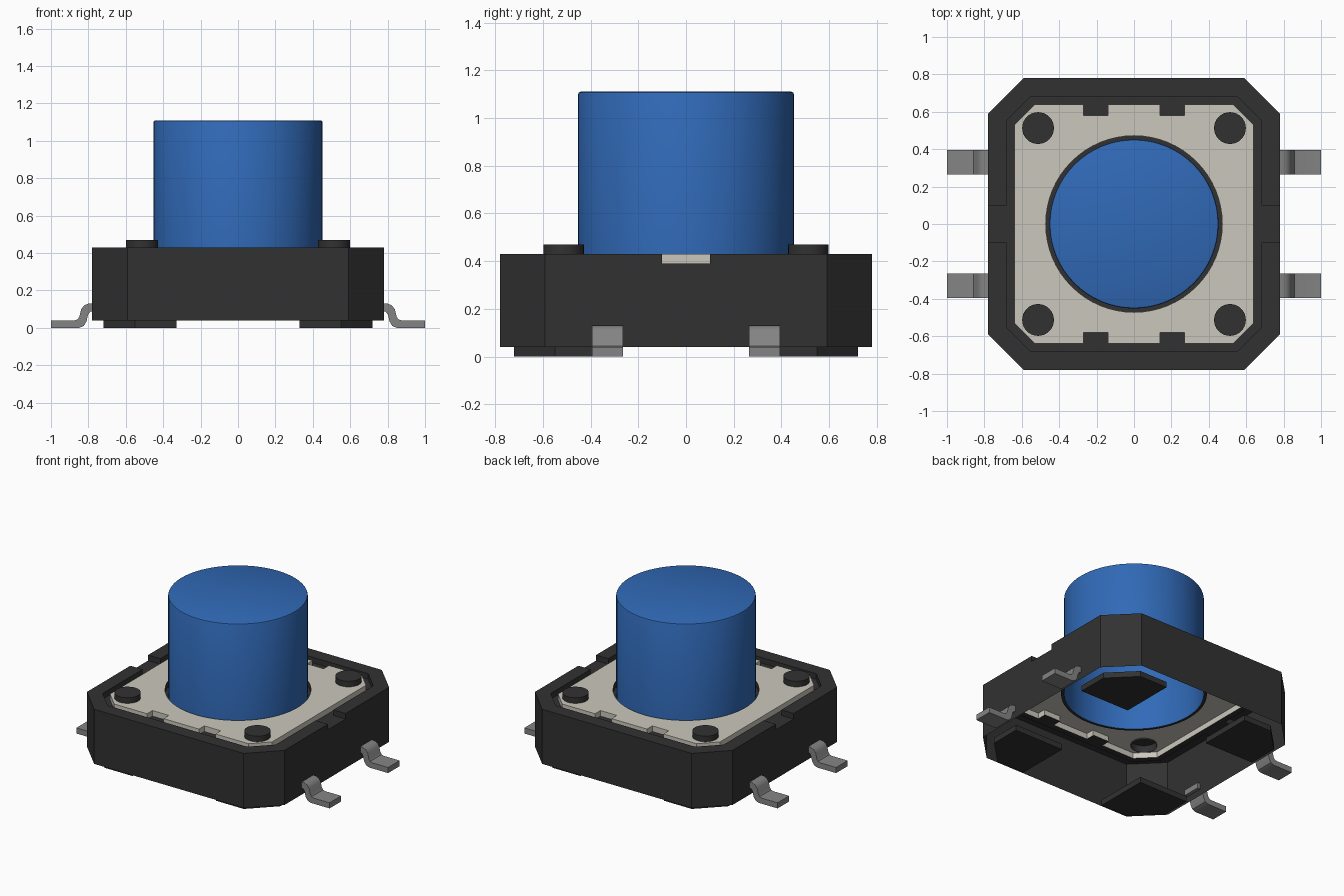
import bpy, bmesh, math

cube = bpy.data.objects.get("Cube")
if cube:
    bpy.data.objects.remove(cube, do_unlink=True)


def material(name, rgb):
    m = bpy.data.materials.new(name)
    m.use_nodes = True
    col = (*rgb, 1.0)
    m.diffuse_color = col
    bsdf = next(n for n in m.node_tree.nodes if n.type == 'BSDF_PRINCIPLED')
    bsdf.inputs["Base Color"].default_value = col
    return m


BLACK = material("black plastic", (0.031, 0.031, 0.031))
BLUE = material("blue plastic", (0.030, 0.143, 0.475))
BEIGE = material("beige plate", (0.60, 0.575, 0.51))
GREY = material("grey metal", (0.23, 0.23, 0.23))


def make(name, bm, mat, smooth=False, recalc=True):
    if recalc:
        bmesh.ops.recalc_face_normals(bm, faces=bm.faces[:])
    me = bpy.data.meshes.new(name)
    bm.to_mesh(me)
    bm.free()
    me.materials.append(mat)
    ob = bpy.data.objects.new(name, me)
    bpy.context.collection.objects.link(ob)
    if smooth:
        bpy.ops.object.select_all(action='DESELECT')
        ob.select_set(True)
        bpy.context.view_layer.objects.active = ob
        bpy.ops.object.shade_smooth_by_angle(angle=math.radians(35))
    return ob


def loop(bm, pts, z):
    return [bm.verts.new((x, y, z)) for x, y in pts]


def bridge(bm, a, b, skip=()):
    n = len(a)
    for i in range(n):
        if i not in skip:
            j = (i + 1) % n
            bm.faces.new((a[i], a[j], b[j], b[i]))


def circle(r, n, cx=0.0, cy=0.0):
    return [(cx + r * math.cos(2 * math.pi * i / n), cy + r * math.sin(2 * math.pi * i / n))
            for i in range(n)]


def lathe(name, profile, mat, n=64, cx=0.0, cy=0.0, cap=False):
    """Revolve (radius, z) points about a vertical axis, optionally closing the top."""
    bm = bmesh.new()
    rings = [loop(bm, circle(r, n, cx, cy), z) for r, z in profile]
    for a, b in zip(rings, rings[1:]):
        bridge(bm, a, b)
    if cap:
        bm.faces.new(rings[-1])
    return make(name, bm, mat, smooth=True, recalc=cap)


def octagon(r, c, notch=None):
    """Chamfered square; notch adds points at y = +-notch on the two sides."""
    right = [(r, -c), (r, -notch), (r, notch), (r, c)] if notch else [(r, -c), (r, c)]
    left = [(-x, -y) for x, y in right]
    return right + [(c, r), (-c, r)] + left + [(-c, -r), (c, -r)]


LOW, LEDGE, TOP = 0.04, 0.39, 0.43

# Housing: open-bottomed shell with a raised rim, cut away at two side notches
bm = bmesh.new()
outer, inner = octagon(0.78, 0.59, 0.1), octagon(0.683, 0.55, 0.1)
notches = (1, 7)
o_low, o_mid, o_top = (loop(bm, outer, z) for z in (LOW, LEDGE, TOP))
i_mid, i_top = (loop(bm, inner, z) for z in (LEDGE, TOP))
lip = loop(bm, octagon(0.64, 0.53, 0.1), LEDGE)
bridge(bm, o_low, o_mid)
bridge(bm, o_mid, o_top, notches)
bridge(bm, o_top, i_top, notches)
bridge(bm, i_top, i_mid, notches)
bridge(bm, i_mid, lip)
for k in notches:
    bm.faces.new((o_mid[k], o_mid[k + 1], i_mid[k + 1], i_mid[k]))
    for e in (k, k + 1):
        bm.faces.new((o_mid[e], o_top[e], i_top[e], i_mid[e]))
bm.verts.ensure_lookup_table()
bmesh.ops.delete(bm, geom=[v for v in bm.verts if not v.link_faces], context='VERTS')
make("housing", bm, BLACK)

# Ledge tabs that show through the notches of the cover plate
bm = bmesh.new()
for sy in (-1, 1):
    for cx in (-0.205, 0.205):
        y0, y1 = sorted((sy * 0.575, sy * 0.64))
        bm.faces.new(loop(bm, [(cx - .065, y0), (cx + .065, y0), (cx + .065, y1), (cx - .065, y1)], LEDGE))
make("ledge_tabs", bm, BLACK, recalc=False)

# Cover plate: notched outline with a button hole and four post holes
half = [(0.64, -0.53), (0.64, 0.53), (0.53, 0.64)]
for cx in (0.205, -0.205):
    half += [(cx + .065, .64), (cx + .065, .58), (cx - .065, .58), (cx - .065, .64)]
half.append((-0.53, 0.64))
outline = half + [(-x, -y) for x, y in half]
corners = [(sx * 0.513, sy * 0.513) for sx in (-1, 1) for sy in (-1, 1)]
bm = bmesh.new()
edge = loop(bm, outline, TOP)
holes = [loop(bm, circle(0.472, 64), TOP)]
holes += [loop(bm, circle(0.085, 32, x, y), TOP) for x, y in corners]
edges = []
for ring in [edge] + holes:
    edges += [bm.edges.new((ring[i], ring[(i + 1) % len(ring)])) for i in range(len(ring))]
bmesh.ops.triangle_fill(bm, use_beauty=True, use_dissolve=False, edges=edges, normal=(0, 0, 1))
bridge(bm, loop(bm, outline, LEDGE), edge)
make("cover_plate", bm, BEIGE)

# Posts in the plate corners
for i, (x, y) in enumerate(corners):
    lathe(f"corner_post_{i + 1}", [(0.085, 0.42), (0.085, 0.47)], BLACK, 32, x, y, cap=True)

# Button and the dark gap around it
lathe("button", [(0.452, LEDGE), (0.452, 1.1), (0.449, 1.107), (0.442, 1.11)], BLUE, cap=True)
lathe("button_gap", [(0.472, TOP), (0.472, LEDGE), (0.452, LEDGE)], BLACK)


def prism(name, pts, place, mat, smooth=False):
    """Closed prism: place(p, end) gives the 3D position for end 0 or 1."""
    bm = bmesh.new()
    a, b = ([bm.verts.new(place(p, e)) for p in pts] for e in (0, 1))
    bridge(bm, a, b)
    bm.faces.new(a)
    bm.faces.new(b)
    return make(name, bm, mat, smooth)


# Feet and bent leads, one of each per corner
foot = [(0.33, 0.33), (0.72, 0.33), (0.72, 0.55), (0.55, 0.72), (0.33, 0.72)]
lead = [(0.76, .13), (0.80, .13), (0.823, .12), (0.838, .10), (0.848, .06), (0.858, .045),
        (0.875, .04), (1.0, .04), (1.0, 0), (0.85, 0), (0.825, .01), (0.81, .035),
        (0.802, .07), (0.79, .086), (0.76, .09)]
for sx, side in ((1, "left"), (-1, "right")):
    for sy, end in ((-1, "front"), (1, "back")):
        prism(f"{end}_{side}_foot", foot,
              lambda p, e: (sx * p[0], sy * p[1], e * LOW), BLACK)
        prism(f"{end}_{side}_lead", lead,
              lambda p, e: (sx * p[0], sy * (0.265 + 0.13 * e), p[1]), GREY, True)
